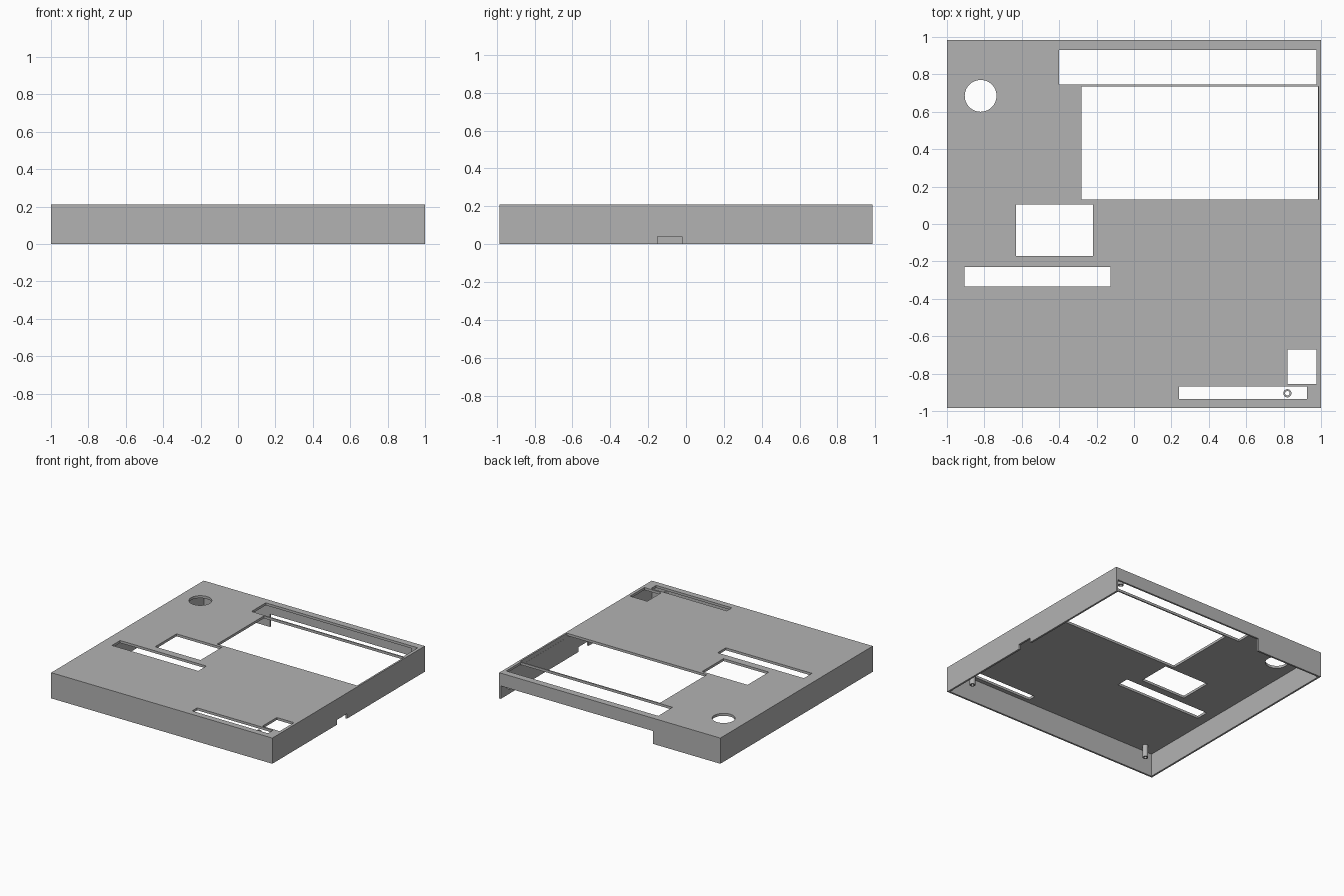
import bpy
import bmesh
from mathutils import Matrix

cube = bpy.data.objects.get("Cube")
if cube:
    bpy.data.objects.remove(cube, do_unlink=True)

HEIGHT = 0.21
HALF_X, HALF_Y = 1.0, 0.985
WALL, PLATE = 0.015, 0.02
CEILING = HEIGHT - PLATE

grey = bpy.data.materials.new("plain_grey")
grey.use_nodes = True
grey.diffuse_color = (0.45, 0.45, 0.45, 1)
grey.node_tree.nodes["Principled BSDF"].inputs["Base Color"].default_value = grey.diffuse_color


def finish(name, bm):
    mesh = bpy.data.meshes.new(name)
    bm.to_mesh(mesh)
    bm.free()
    mesh.materials.append(grey)
    obj = bpy.data.objects.new(name, mesh)
    bpy.context.collection.objects.link(obj)
    return obj


def box(name, x0, x1, y0, y1, z0, z1):
    bm = bmesh.new()
    centre = Matrix.Translation(((x0 + x1) / 2, (y0 + y1) / 2, (z0 + z1) / 2))
    size = Matrix.Diagonal((x1 - x0, y1 - y0, z1 - z0, 1))
    bmesh.ops.create_cube(bm, size=1, matrix=centre @ size)
    return finish(name, bm)


def cylinder(name, x, y, radius, z0, z1, sides):
    bm = bmesh.new()
    bmesh.ops.create_cone(bm, cap_ends=True, segments=sides, radius1=radius, radius2=radius,
                          depth=z1 - z0, matrix=Matrix.Translation((x, y, (z0 + z1) / 2)))
    return finish(name, bm)


def cut(target, cutters):
    """Subtract each cutter, bake the result and remove the cutters."""
    for cutter in cutters:
        cutter.hide_render = True
        mod = target.modifiers.new("cut", 'BOOLEAN')
        mod.operation, mod.solver, mod.object = 'DIFFERENCE', 'EXACT', cutter
    graph = bpy.context.evaluated_depsgraph_get()
    target.data = bpy.data.meshes.new_from_object(target.evaluated_get(graph))
    target.modifiers.clear()
    for cutter in cutters:
        bpy.data.objects.remove(cutter, do_unlink=True)


# Shell: block hollowed from below
shell = box("case_shell", -HALF_X, HALF_X, -HALF_Y, HALF_Y, 0, HEIGHT)
cut(shell, [box("cavity", -HALF_X + WALL, HALF_X - WALL, -HALF_Y + WALL, HALF_Y - WALL, -0.1, CEILING)])

# Openings through the top plate: x0, x1, y0, y1
openings = {
    "back_slot": (-0.40, 0.975, 0.745, 0.93),
    "main_window": (-0.28, 0.986, 0.13, 0.735),
    "middle_window": (-0.63, -0.22, -0.17, 0.105),
    "middle_slot": (-0.905, -0.125, -0.335, -0.23),
    "corner_window": (0.82, 0.975, -0.855, -0.67),
    "front_slot": (0.24, 0.925, -0.935, -0.87),
}
cutters = [box(name, *rect, CEILING - 0.015, HEIGHT + 0.1) for name, rect in openings.items()]
cutters.append(cylinder("round_hole", -0.82, 0.685, 0.085, CEILING - 0.015, HEIGHT + 0.1, 48))

# Wall openings: long gap at the back, small notch at the side
cutters.append(box("back_gap", -0.39, HALF_X - WALL - 0.001, HALF_Y - WALL - 0.01, HALF_Y + 0.1, -0.1, 0.105))
cutters.append(box("side_notch", HALF_X - WALL - 0.01, HALF_X + 0.1, -0.15, -0.02, -0.1, 0.04))
cut(shell, cutters)

# Hollow mounting posts under the plate
posts = {
    "front_left_post": (0.82, -0.905),
    "front_right_post": (-0.87, -0.905),
    "back_left_post": (0.93, 0.953),
}
for name, (x, y) in posts.items():
    post = cylinder(name, x, y, 0.022, 0.09, CEILING, 24)
    cut(post, [cylinder("bore", x, y, 0.012, 0, HEIGHT, 24)])
    bpy.context.view_layer.objects.active = post
    bpy.ops.object.select_all(action='DESELECT')
    post.select_set(True)
    bpy.ops.object.shade_smooth_by_angle()
